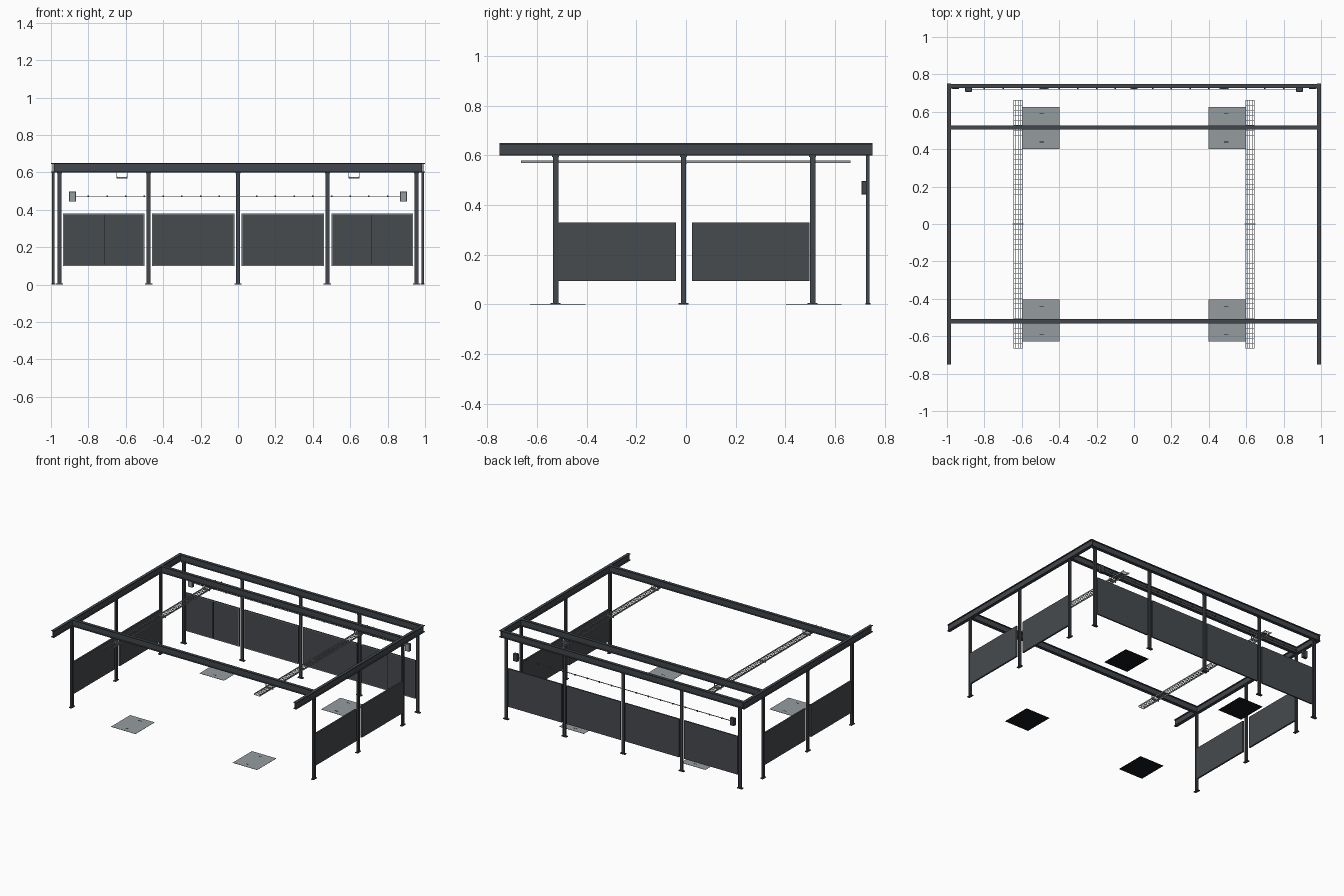
import bpy, bmesh
from mathutils import Vector

if "Cube" in bpy.data.objects:
    bpy.data.objects.remove(bpy.data.objects["Cube"])


def material(name, rgb):
    m = bpy.data.materials.new(name)
    m.diffuse_color = (*rgb, 1)
    m.use_nodes = True
    m.node_tree.nodes["Principled BSDF"].inputs["Base Color"].default_value = m.diffuse_color
    return m


STEEL = material("dark steel", (0.055, 0.062, 0.072))
PANEL = material("panel grey", (0.061, 0.069, 0.077))
GREY = material("light grey", (0.30, 0.33, 0.345))
BLACK = material("black", (0.008, 0.009, 0.010))


def make_object(name, bm, *mats):
    bmesh.ops.recalc_face_normals(bm, faces=bm.faces)
    me = bpy.data.meshes.new(name)
    bm.to_mesh(me)
    bm.free()
    for m in mats:
        me.materials.append(m)
    ob = bpy.data.objects.new(name, me)
    bpy.context.collection.objects.link(ob)
    return ob


def add_box(bm, x0, x1, y0, y1, z0, z1):
    for v in bmesh.ops.create_cube(bm, size=1)["verts"]:
        v.co = Vector(((x0 + x1) / 2 + v.co.x * (x1 - x0),
                       (y0 + y1) / 2 + v.co.y * (y1 - y0),
                       (z0 + z1) / 2 + v.co.z * (z1 - z0)))


def box(name, mat, *dims):
    bm = bmesh.new()
    add_box(bm, *dims)
    return make_object(name, bm, mat)


def i_section(bm, start, end, depth_axis, depth, width, tf, tw):
    """Sweep an I-shaped profile from start to end."""
    start, end, d = Vector(start), Vector(end), Vector(depth_axis)
    w = (end - start).normalized().cross(d)
    quarter = [(width / 2, depth / 2), (width / 2, depth / 2 - tf), (tw / 2, depth / 2 - tf)]
    right = quarter + [(a, -b) for a, b in reversed(quarter)]
    outline = right + [(-a, b) for a, b in reversed(right)]
    face = bm.faces.new([bm.verts.new(start + w * a + d * b) for a, b in outline])
    out = bmesh.ops.extrude_face_region(bm, geom=[face])["geom"]
    verts = [v for v in out if isinstance(v, bmesh.types.BMVert)]
    bmesh.ops.translate(bm, verts=verts, vec=end - start)


def beam(name, start, end):
    bm = bmesh.new()
    i_section(bm, start, end, (0, 0, 1), 0.05, 0.022, 0.005, 0.005)
    return make_object(name, bm, STEEL)


def column(name, x, y, along):
    bm = bmesh.new()
    i_section(bm, (x, y, 0.004), (x, y, 0.60), along, 0.022, 0.014, 0.004, 0.004)
    hx, hy = (0.02, 0.010) if along[0] else (0.010, 0.02)
    add_box(bm, x - hx, x + hx, y - hy, y + hy, 0, 0.006)
    add_box(bm, x - hx * .7, x + hx * .7, y - hy * .7, y + hy * .7, 0.594, 0.60)
    return make_object(name, bm, STEEL)


SIDES = ((-1, "left"), (1, "right"))

# Roof beams
for s, side in SIDES:
    beam(side + "_roof_beam", (s * 0.989, -0.75, 0.625), (s * 0.989, 0.75, 0.625))
for name, y in (("front", -0.52), ("middle", 0.515), ("back", 0.737)):
    beam(name + "_cross_beam", (-0.985, y, 0.625), (0.985, y, 0.625))

# Columns
for s, side in SIDES:
    for i, y in enumerate((-0.525, -0.01, 0.51)):
        column(f"{side}_column_{i}", s * 0.988, y, (0, 1, 0))
for i, x in enumerate((-0.955, -0.478, 0, 0.478, 0.955)):
    column(f"back_column_{i}", x, 0.732, (1, 0, 0))

# Side wall panels
for s, side in SIDES:
    for i, (y0, y1) in enumerate(((-0.513, -0.04), (0.025, 0.498))):
        xa, xb = sorted((s * 0.982, s * 0.994))
        box(f"{side}_wall_panel_{i}", PANEL, xa, xb, y0, y1, 0.095, 0.33)

# Back wall panels with slim light trim set into the front face
for i, (x0, x1) in enumerate(((-0.936, -0.499), (-0.459, -0.019), (0.019, 0.459), (0.499, 0.936))):
    bm = bmesh.new()
    add_box(bm, x0, x1, 0.728, 0.738, 0.099, 0.381)
    bm.normal_update()
    front = [f for f in bm.faces if f.normal.y < -0.9]
    bmesh.ops.inset_region(bm, faces=front, thickness=0.002)
    for f in bmesh.ops.inset_region(bm, faces=front, thickness=0.005)["faces"]:
        f.material_index = 1
    make_object(f"back_wall_panel_{i}", bm, PANEL, GREY)
for s, side in SIDES:
    box(side + "_panel_seam", BLACK, s * 0.713 - 0.002, s * 0.713 + 0.002, 0.726, 0.728, 0.108, 0.372)

# Barrier rail with clips and end boxes
box("barrier_rail", GREY, -0.88, 0.88, 0.719, 0.723, 0.471, 0.475)
bm = bmesh.new()
for k in range(-8, 9):
    add_box(bm, k * 0.1 - 0.004, k * 0.1 + 0.004, 0.718, 0.728, 0.469, 0.477)
make_object("rail_clips", bm, STEEL)
for s, side in SIDES:
    bm = bmesh.new()
    add_box(bm, s * 0.885 - 0.018, s * 0.885 + 0.018, 0.706, 0.73, 0.443, 0.498)
    bmesh.ops.bevel(bm, geom=bm.edges[:], offset=0.002, segments=1, affect='EDGES')
    bm.normal_update()
    for f in bm.faces:
        f.material_index = 1 if f.normal.y < -0.5 else 0
    make_object(side + "_rail_end_box", bm, STEEL, GREY)

# Galvanised cable trays with side strips and hangers
for s, side in SIDES:
    cx = s * 0.62
    r = 0.0012
    bm = bmesh.new()
    for k in range(1, 4):
        x = cx + (k - 2) * 0.0115
        add_box(bm, x - r, x + r, -0.665, 0.662, 0.570, 0.5724)
    for e in (-1, 1):
        x = cx + e * 0.023
        add_box(bm, x - r, x + r, -0.665, 0.662, 0.569, 0.579)
    n = 50
    for k in range(n + 1):
        y = -0.664 + k * 1.325 / n
        add_box(bm, cx - 0.024, cx + 0.024, y - r, y + r, 0.569, 0.571)
    make_object(side + "_cable_tray", bm, GREY)
    bm = bmesh.new()
    for y in (-0.52, 0, 0.515):
        add_box(bm, cx - 0.03, cx + 0.03, y - 0.003, y + 0.003, 0.566, 0.576)
        if y:
            for e in (-1, 1):
                x = cx + e * 0.028
                add_box(bm, x - 0.0015, x + 0.0015, y - 0.003, y + 0.003, 0.572, 0.602)
    make_object(side + "_tray_hangers", bm, GREY)

# Thin floor plates: grey on top, black underneath, with two slots each
for s, side in SIDES:
    for end, cy in (("front", -0.517), ("back", 0.514)):
        bm = bmesh.new()
        xa, xb = sorted((s * 0.397, s * 0.597))
        add_box(bm, xa, xb, cy - 0.112, cy + 0.112, 0, 0.0012)
        bm.normal_update()
        for f in bm.faces:
            f.material_index = 0 if f.normal.z > 0.5 else 1
        make_object(f"{end}_{side}_floor_plate", bm, GREY, BLACK)
        for e in (-1, 1):
            x, y = s * 0.493, cy + e * 0.075
            box("plate_slot", BLACK, x - 0.013, x + 0.013, y - 0.002, y + 0.002, 0.001, 0.0018)
